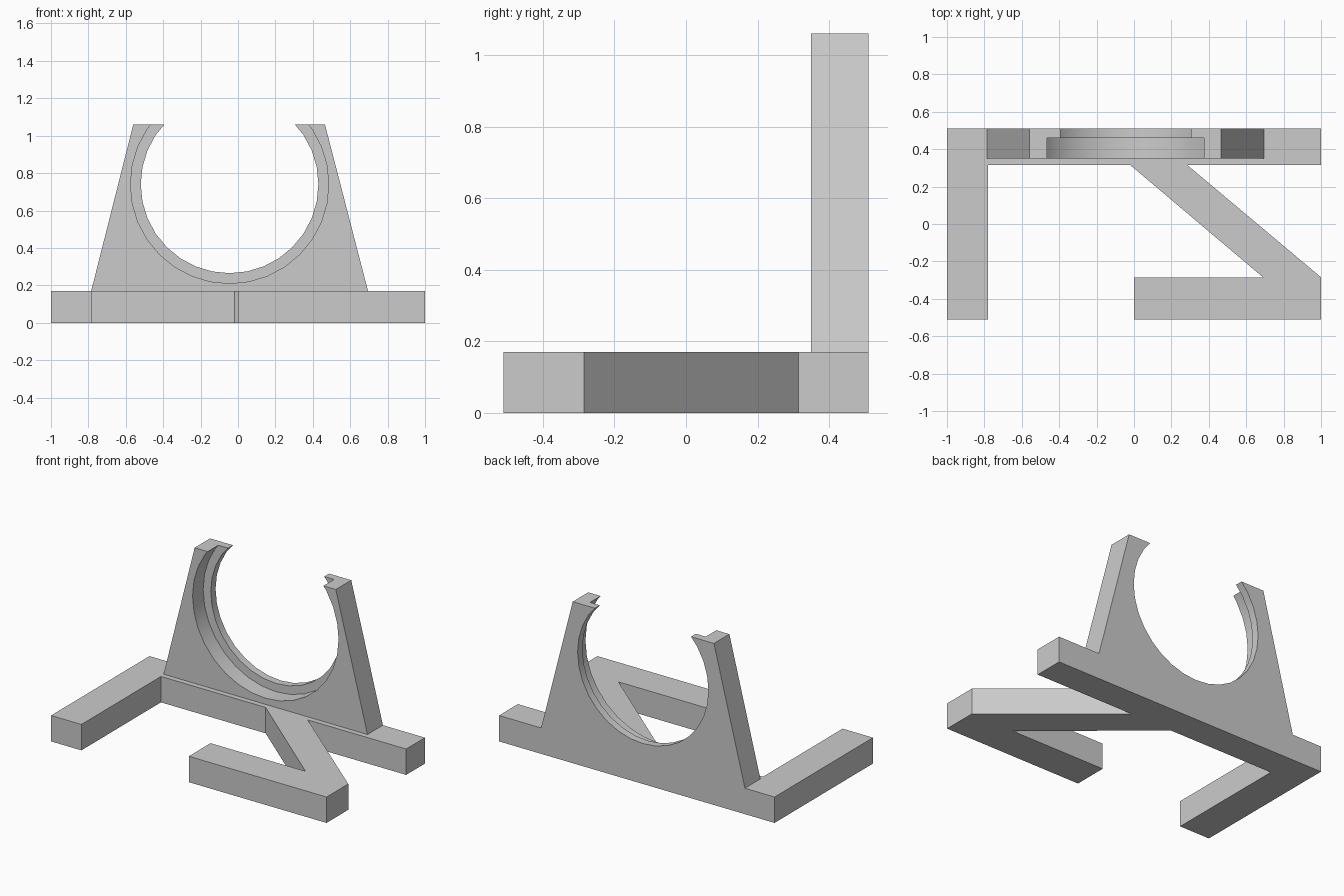
import bpy
import bmesh
import math
from mathutils import Vector

cube = bpy.data.objects.get("Cube")
if cube:
    bpy.data.objects.remove(cube, do_unlink=True)

BASE_TOP, TOP = 0.17, 1.06
PLATE_FRONT, STEP, BACK = 0.35, 0.46, 0.51
RING_CENTRE = (-0.045, 0.74)

grey = bpy.data.materials.new("plain_grey")
grey.use_nodes = True
colour = (0.6, 0.6, 0.6, 1)
grey.diffuse_color = colour
grey.node_tree.nodes["Principled BSDF"].inputs["Base Color"].default_value = colour


def prism(name, points, direction):
    """Extrude a flat outline along a direction into a closed solid."""
    bm = bmesh.new()
    face = bm.faces.new([bm.verts.new(p) for p in points])
    result = bmesh.ops.extrude_face_region(bm, geom=[face], use_keep_orig=True)
    moved = [g for g in result["geom"] if isinstance(g, bmesh.types.BMVert)]
    bmesh.ops.translate(bm, verts=moved, vec=Vector(direction))
    bmesh.ops.recalc_face_normals(bm, faces=bm.faces)
    mesh = bpy.data.meshes.new(name)
    bm.to_mesh(mesh)
    bm.free()
    mesh.materials.append(grey)
    obj = bpy.data.objects.new(name, mesh)
    bpy.context.collection.objects.link(obj)
    return obj


def bore(target, radius, y0, y1):
    """Cut a round hole along y, then discard the cutter."""
    cx, cz = RING_CENTRE
    sides = 32
    ring = [(cx + radius * math.cos(math.tau * i / sides), y0,
             cz + radius * math.sin(math.tau * i / sides)) for i in range(sides)]
    cutter = prism("bore_cutter", ring, (0, y1 - y0, 0))
    cutter.hide_render = True
    mod = target.modifiers.new("bore", 'BOOLEAN')
    mod.operation = 'DIFFERENCE'
    mod.solver = 'EXACT'
    mod.object = cutter
    bpy.context.view_layer.objects.active = target
    bpy.ops.object.modifier_apply(modifier=mod.name)
    bpy.data.objects.remove(cutter, do_unlink=True)


# Base: back rail, side arm, diagonal brace and front foot in one outline
base_outline = [
    (-1, -0.51), (-0.78, -0.51), (-0.78, 0.315), (-0.02, 0.315),
    (0.69, -0.285), (0, -0.285), (0, -0.51), (1, -0.51),
    (1, -0.285), (0.285, 0.315), (1, 0.315), (1, BACK), (-1, BACK),
]
prism("base_frame", [(x, y, 0) for x, y in base_outline], (0, 0, BASE_TOP))

# Tapered upright plate with a stepped, open-topped round cradle
plate_outline = [(-0.785, BASE_TOP), (0.695, BASE_TOP), (0.465, TOP), (-0.56, TOP)]
plate = prism("cradle_plate", [(x, PLATE_FRONT, z) for x, z in plate_outline],
              (0, BACK - PLATE_FRONT, 0))
bore(plate, 0.475, PLATE_FRONT - 0.1, BACK + 0.1)
bore(plate, 0.53, PLATE_FRONT - 0.1, STEP)

# Smooth the bore walls and keep the corners sharp
bpy.ops.object.select_all(action='DESELECT')
plate.select_set(True)
bpy.context.view_layer.objects.active = plate
bpy.ops.object.shade_smooth_by_angle(angle=math.radians(30))
